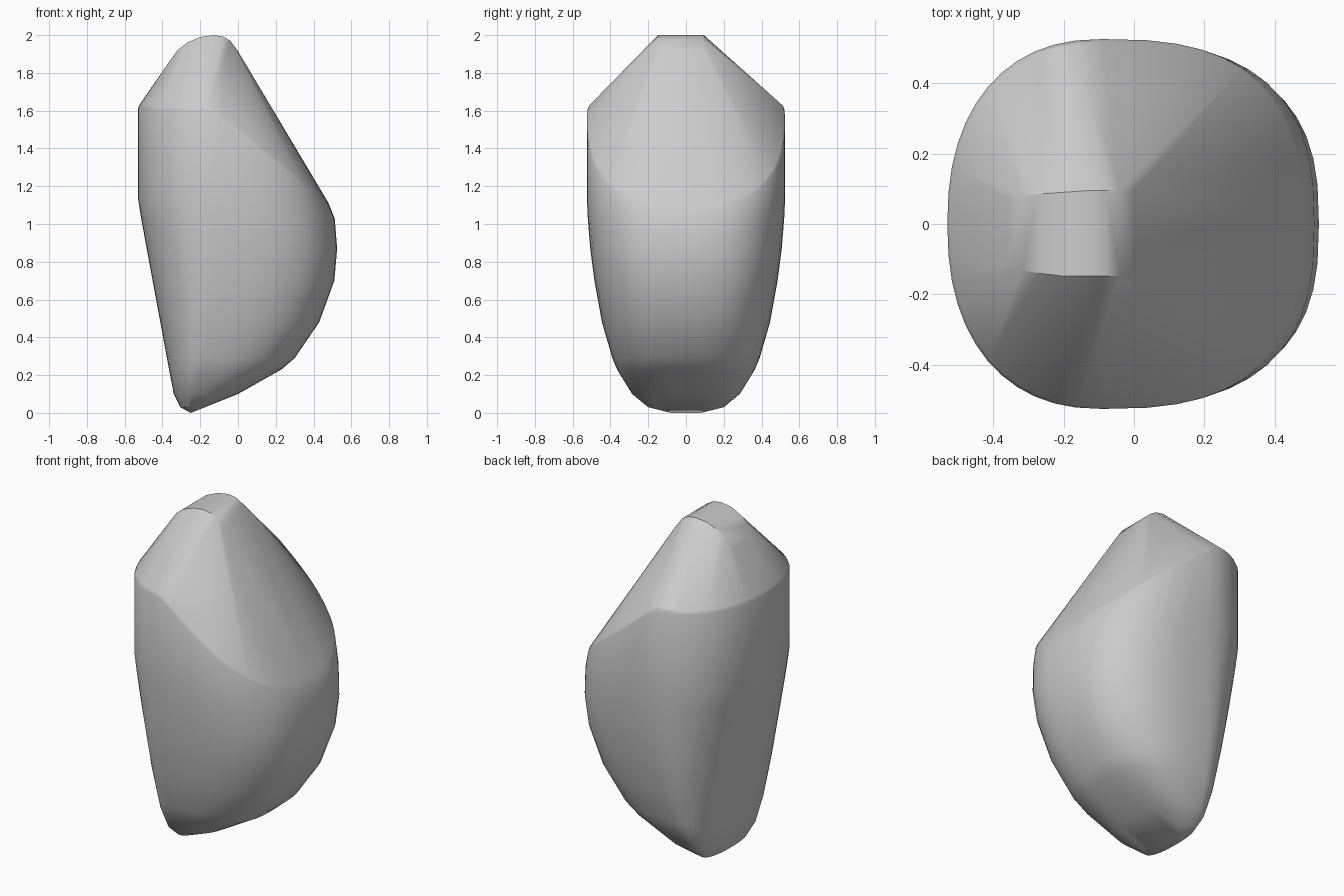
import bpy, bmesh
from math import sin, cos, pi, copysign

if "Cube" in bpy.data.objects:
    bpy.data.objects.remove(bpy.data.objects["Cube"])

WIDE_X = -0.09  # x of the widest point
SEGS = 48


def outline(left, right, half, wide, n_left=2.3, n_right=2.7):
    """Rounded-square loop, different on its left and right halves."""
    pts = []
    for i in range(SEGS):
        a = 2 * pi * i / SEGS
        c, s = cos(a), sin(a)
        n = n_right if c > 0 else n_left
        r = right - wide if c > 0 else wide - left
        pts.append((wide + copysign(abs(c) ** (2 / n), c) * r,
                    copysign(abs(s) ** (2 / n), s) * half))
    return pts


def rim_z(x):
    """Rim is level on the left, then slopes down to the right."""
    curve = [(-1, 1.63), (-0.15, 1.62), (0.3, 1.26), (0.42, 1.16), (0.48, 1.11), (0.6, 1.05)]
    for (x0, z0), (x1, z1) in zip(curve, curve[1:]):
        if x <= x1:
            return z0 + (z1 - z0) * (x - x0) / (x1 - x0)
    return 1.05


points = []

# Lower body: height, left, right, half width, x of widest point
for z, l, r, w, m in [
    (0.03, -0.305, -0.18, 0.20, -0.25),
    (0.10, -0.34, 0.00, 0.285, -0.23),
    (0.23, -0.365, 0.23, 0.365, -0.2),
    (0.29, -0.375, 0.30, 0.39, -0.18),
    (0.48, -0.41, 0.43, 0.445, -0.15),
    (0.70, -0.45, 0.51, 0.485, -0.12),
    (0.87, -0.483, 0.525, 0.507, -0.1),
    (1.03, -0.513, 0.512, 0.52, WIDE_X),
]:
    points += [(x, y, z) for x, y in outline(l, r, w, m)]
points += [(-0.25, y, 0.0) for y in (-0.08, 0, 0.08)]

# Upright left wall and sloping rim with a slightly softened edge
for x, y in outline(-0.53, 0.485, 0.525, WIDE_X):
    z = rim_z(x)
    points.append((x, y, z - 0.015))
    points.append((x * 0.985, y * 0.985, z + 0.006))
    if x < 0.1:
        points.append((x, y, 1.14))

# Rounded ridge on top
for x, z, y0, y1 in [
    (-0.36, 1.865, -0.11, 0.07), (-0.32, 1.92, -0.13, 0.08),
    (-0.27, 1.96, -0.14, 0.085), (-0.2, 1.99, -0.148, 0.09),
    (-0.13, 2.0, -0.148, 0.095), (-0.08, 1.993, -0.148, 0.095),
    (-0.04, 1.97, -0.148, 0.095), (0.0, 1.915, -0.145, 0.095),
]:
    points += [(x, y0, z), (x, y1, z)]

bm = bmesh.new()
for p in points:
    bm.verts.new(p)
bmesh.ops.remove_doubles(bm, verts=bm.verts, dist=0.003)
bmesh.ops.convex_hull(bm, input=bm.verts)
loose = [v for v in bm.verts if not v.link_faces]
bmesh.ops.delete(bm, geom=loose, context='VERTS')
bmesh.ops.recalc_face_normals(bm, faces=bm.faces)
mesh = bpy.data.meshes.new("faceted_stone")
bm.to_mesh(mesh)
bm.free()
stone = bpy.data.objects.new("faceted_stone", mesh)
bpy.context.collection.objects.link(stone)
bpy.context.view_layer.objects.active = stone
stone.select_set(True)
bpy.ops.object.shade_smooth_by_angle(angle=0.45)
